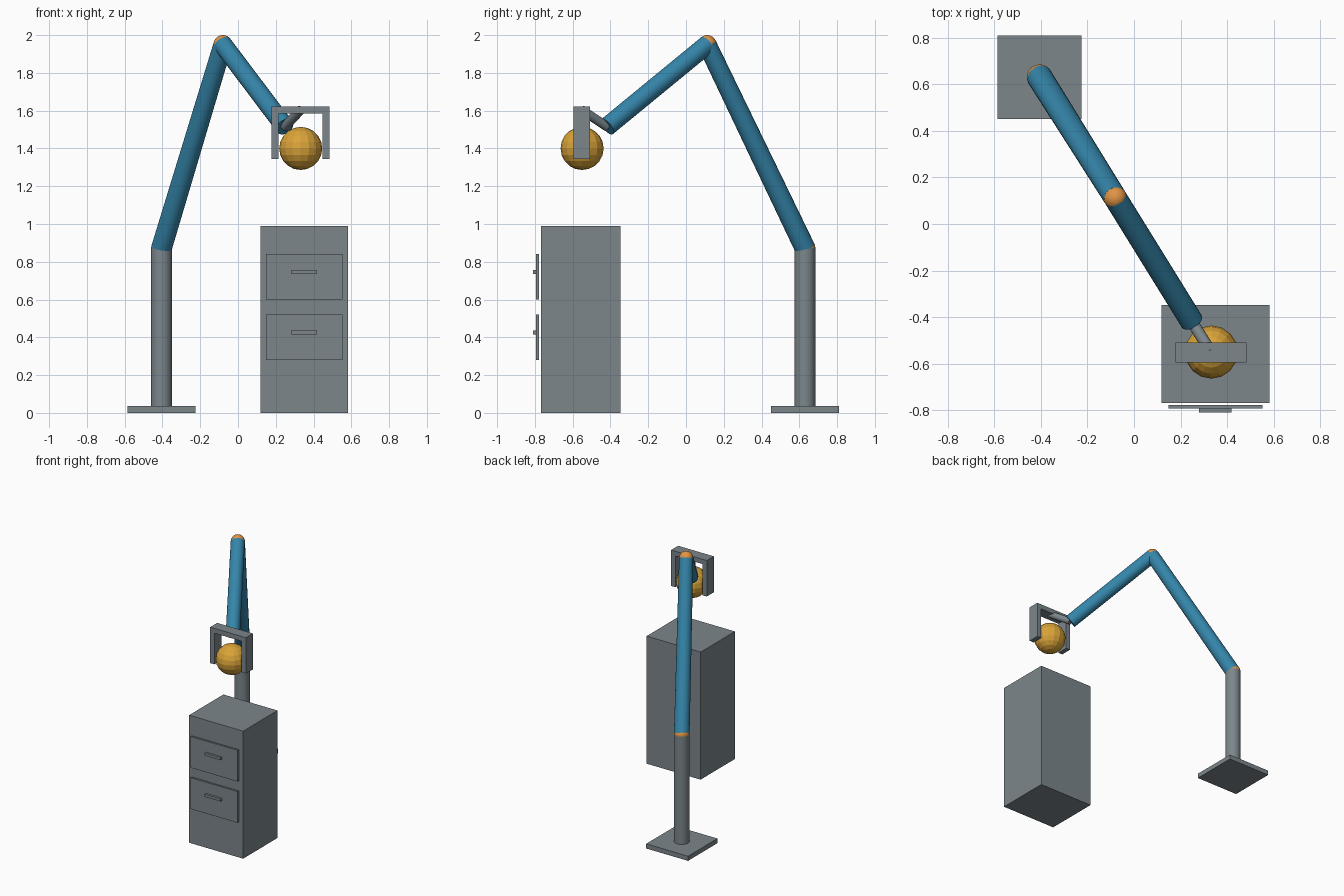
import bpy
from mathutils import Vector

if "Cube" in bpy.data.objects:
    bpy.data.objects.remove(bpy.data.objects["Cube"])


def material(name, rgb):
    m = bpy.data.materials.new(name)
    m.diffuse_color = (*rgb, 1)
    m.use_nodes = True
    m.node_tree.nodes["Principled BSDF"].inputs["Base Color"].default_value = m.diffuse_color
    return m


GREY = material("steel grey", (0.20, 0.24, 0.26))
BLUE = material("arm blue", (0.035, 0.235, 0.40))
ORANGE = material("joint orange", (0.75, 0.30, 0.06))
GOLD = material("ball gold", (0.70, 0.37, 0.04))


def finish(name, mat):
    ob = bpy.context.object
    ob.name = name
    ob.data.materials.append(mat)
    return ob


def box(name, x, y, z, mat=GREY):
    """Box from (min, max) ranges."""
    bpy.ops.mesh.primitive_cube_add(size=1, location=[sum(r) / 2 for r in (x, y, z)])
    ob = finish(name, mat)
    ob.scale = [r[1] - r[0] for r in (x, y, z)]
    bpy.ops.object.transform_apply(location=False, rotation=False)


def rod(name, a, b, r1, r2, mat, sides=24):
    """Tapered cylinder between two points."""
    a, b = Vector(a), Vector(b)
    d = b - a
    bpy.ops.mesh.primitive_cone_add(vertices=sides, radius1=r1, radius2=r2,
                                    depth=d.length, location=(a + b) / 2,
                                    rotation=d.to_track_quat('Z', 'Y').to_euler())
    finish(name, mat)
    bpy.ops.object.shade_smooth_by_angle(angle=0.6)


def ball(name, centre, r, mat, seg, rings):
    bpy.ops.mesh.primitive_uv_sphere_add(segments=seg, ring_count=rings,
                                         radius=r, location=centre)
    finish(name, mat)


# Joint positions along the arm
SHOULDER = (-0.405, 0.63, 0.872)
ELBOW = (-0.08, 0.112, 1.95)
WRIST = (0.248, -0.418, 1.515)
GRIP = (0.331, -0.551, 1.603)

# Base and column
box("base_plate", (-0.585, -0.225), (0.45, 0.81), (0, 0.036))
rod("column", (-0.405, 0.63, 0.036), SHOULDER, 0.055, 0.055, GREY)

# Arm
ball("shoulder_joint", SHOULDER, 0.055, ORANGE, 24, 16)
rod("upper_arm", SHOULDER, ELBOW, 0.055, 0.05, BLUE)
ball("elbow_joint", ELBOW, 0.05, ORANGE, 24, 16)
rod("forearm", ELBOW, WRIST, 0.05, 0.05, BLUE)
rod("wrist_rod", WRIST, GRIP, 0.025, 0.025, GREY, 16)

# Gripper holding the ball
GY = (-0.595, -0.509)
box("gripper_bar", (0.178, 0.484), GY, (1.586, 1.623))
for side, x in (("left", (0.178, 0.214)), ("right", (0.448, 0.484))):
    box(side + "_finger", x, GY, (1.344, 1.586))
ball("held_ball", (0.332, -0.55, 1.40), 0.114, GOLD, 16, 10)

# Cabinet with two drawers
box("cabinet", (0.118, 0.582), (-0.768, -0.348), (0, 0.99))
for name, z in (("lower", 0.28), ("upper", 0.60)):
    box(name + "_drawer_front", (0.148, 0.552), (-0.793, -0.778), (z, z + 0.242))
    box(name + "_drawer_handle", (0.28, 0.418), (-0.81, -0.793), (z + 0.136, z + 0.156))
